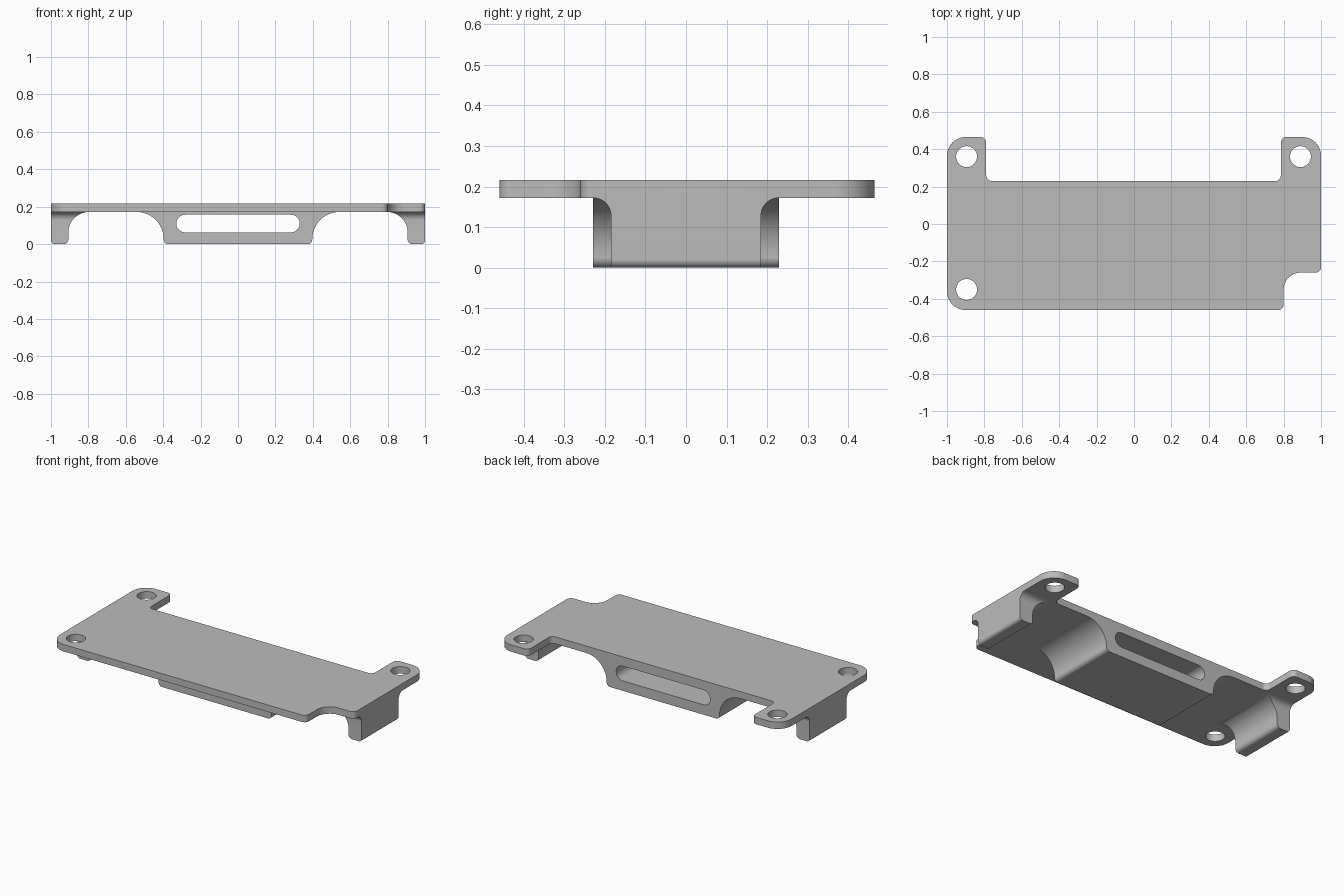
import bpy, bmesh, math
from mathutils import Vector, Matrix

cube = bpy.data.objects.get("Cube")
if cube:
    bpy.data.objects.remove(cube, do_unlink=True)

grey = bpy.data.materials.new("light grey")
grey.use_nodes = True
GREY = (0.5, 0.5, 0.5, 1)
grey.diffuse_color = GREY
grey.node_tree.nodes["Principled BSDF"].inputs["Base Color"].default_value = GREY

TOP, UNDER, SINK = 0.216, 0.172, 0.195   # plate top, plate underside, overlap into plate


def rounded(points, steps=12):
    """Outline from (x, y, radius) corners, each rounded by a tangent arc."""
    out = []
    for i, (x, y, r) in enumerate(points):
        p = Vector((x, y))
        if r == 0:
            out.append(p)
            continue
        a = (Vector(points[i - 1][:2]) - p).normalized()
        b = (Vector(points[(i + 1) % len(points)][:2]) - p).normalized()
        half = a.angle(b) / 2
        centre = p + (a + b).normalized() * r / math.sin(half)
        start = p + a * r / math.tan(half) - centre
        end = p + b * r / math.tan(half) - centre
        sweep = start.angle(end)
        for k in range(steps + 1):
            t = k / steps
            out.append(centre + (start * math.sin((1 - t) * sweep)
                                 + end * math.sin(t * sweep)) / math.sin(sweep))
    return out


def prism(name, outline, low, high, axis="z"):
    """Extrude an outline along an axis: z uses xy, y uses xz, x uses yz."""
    place = {"z": lambda u, v, w: (u, v, w),
             "y": lambda u, v, w: (u, w, v),
             "x": lambda u, v, w: (w, u, v)}[axis]
    bm = bmesh.new()
    face = bm.faces.new([bm.verts.new(place(p[0], p[1], low)) for p in outline])
    ext = bmesh.ops.extrude_face_region(bm, geom=[face])
    moved = [g for g in ext["geom"] if isinstance(g, bmesh.types.BMVert)]
    bmesh.ops.translate(bm, verts=moved, vec=place(0, 0, high - low))
    bmesh.ops.recalc_face_normals(bm, faces=bm.faces)
    mesh = bpy.data.meshes.new(name)
    bm.to_mesh(mesh)
    bm.free()
    mesh.materials.append(grey)
    ob = bpy.data.objects.new(name, mesh)
    bpy.context.collection.objects.link(ob)
    return ob


def combine(target, tool, operation):
    """Apply a boolean and discard the tool."""
    mod = target.modifiers.new(operation, "BOOLEAN")
    mod.operation, mod.object, mod.solver = operation, tool, "EXACT"
    bpy.ops.object.select_all(action="DESELECT")
    bpy.context.view_layer.objects.active = target
    target.select_set(True)
    bpy.ops.object.modifier_apply(modifier=mod.name)
    bpy.data.objects.remove(tool, do_unlink=True)


# Top plate with two rear ears and a front corner notch
plate = prism("mounting_plate", rounded([
    (-1, -0.46, 0.1), (0.8, -0.46, 0.03), (0.8, -0.26, 0.09), (1, -0.26, 0.03),
    (1, 0.465, 0.1), (0.785, 0.465, 0.03), (0.785, 0.23, 0.03),
    (-0.79, 0.23, 0.03), (-0.79, 0.465, 0.03), (-1, 0.465, 0.1)]), UNDER, TOP)

# Central block with concave flanks and a slot running front to back
block = prism("centre_block", rounded([
    (-0.397, 0, 0.025), (0.397, 0, 0.025), (0.397, UNDER, 0.146), (0.6, UNDER, 0),
    (0.6, SINK, 0), (-0.6, SINK, 0), (-0.6, UNDER, 0), (-0.397, UNDER, 0.146)]),
    -0.23, 0.23, "y")
slot = prism("slot_cutter", rounded([
    (-0.33, 0.063, 0.046), (0.33, 0.063, 0.046),
    (0.33, 0.157, 0.046), (-0.33, 0.157, 0.046)]), -0.5, 0.5, "y")
combine(block, slot, "DIFFERENCE")
combine(plate, block, "UNION")

# End legs: a hooked side profile, trimmed to a shape that flares into the plate
for side in (-1, 1):
    leg = prism("end_leg", rounded([
        (side * x, z, r) for x, z, r in (
            (1, 0, 0.02), (1, SINK, 0), (0.78, SINK, 0), (0.78, UNDER, 0),
            (0.907, UNDER, 0.11), (0.907, 0, 0.025))]), -0.3, 0.3, "y")
    flare = prism("flare_trim", rounded([
        (-0.185, -0.1, 0), (0.185, -0.1, 0), (0.185, UNDER, 0.044), (0.23, UNDER, 0),
        (0.23, 0.3, 0), (-0.23, 0.3, 0), (-0.23, UNDER, 0), (-0.185, UNDER, 0.044)]),
        -1.5, 1.5, "x")
    combine(leg, flare, "INTERSECT")
    combine(plate, leg, "UNION")

# Screw holes
for x, y in ((-0.895, -0.35), (-0.895, 0.36), (0.89, 0.36)):
    ring = [(x + 0.056 * math.cos(k * math.tau / 48),
             y + 0.056 * math.sin(k * math.tau / 48)) for k in range(48)]
    combine(plate, prism("hole_cutter", ring, 0.1, 0.3), "DIFFERENCE")

plate.name = "bracket_plate"
bpy.ops.object.select_all(action="DESELECT")
bpy.context.view_layer.objects.active = plate
plate.select_set(True)
bpy.ops.object.shade_smooth_by_angle(angle=math.radians(30))
